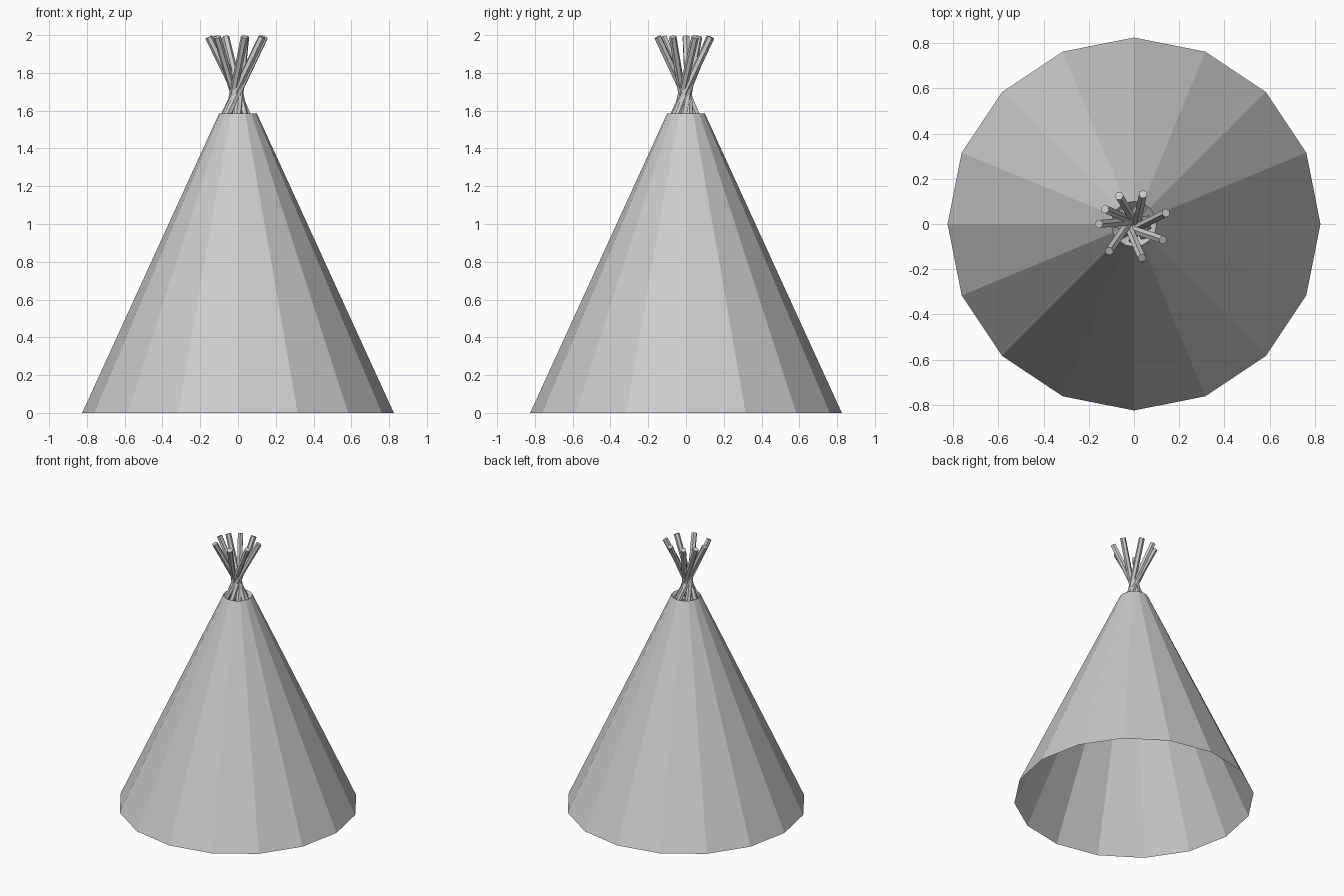
import bpy
import bmesh
import math
from mathutils import Vector

cube = bpy.data.objects.get("Cube")
if cube:
    bpy.data.objects.remove(cube, do_unlink=True)

# One plain grey for the whole tent
grey = bpy.data.materials.new("plain_grey")
grey.use_nodes = True
colour = (0.6, 0.6, 0.6, 1)
grey.diffuse_color = colour
grey.node_tree.nodes["Principled BSDF"].inputs["Base Color"].default_value = colour


def add_object(name, bm):
    mesh = bpy.data.meshes.new(name)
    bm.to_mesh(mesh)
    bm.free()
    mesh.materials.append(grey)
    obj = bpy.data.objects.new(name, mesh)
    bpy.context.collection.objects.link(obj)
    return obj


def lathe(name, profile, sides):
    """Open surface of revolution from (radius, height) pairs."""
    bm = bmesh.new()
    rings = []
    for radius, z in profile:
        angles = [2 * math.pi * i / sides for i in range(sides)]
        rings.append([bm.verts.new((radius * math.cos(a), radius * math.sin(a), z))
                      for a in angles])
    for low, high in zip(rings, rings[1:]):
        for i in range(sides):
            j = (i + 1) % sides
            bm.faces.new((low[i], low[j], high[j], high[i]))
    return add_object(name, bm)


def pole(name, start, end, radius, sides=6):
    """Straight rod with flat ends between two points."""
    axis = end - start
    bm = bmesh.new()
    bmesh.ops.create_cone(bm, cap_ends=True, segments=sides, radius1=radius,
                          radius2=radius, depth=axis.length)
    obj = add_object(name, bm)
    obj.location = (start + end) / 2
    obj.rotation_euler = axis.to_track_quat("Z", "Y").to_euler()
    return obj


# Canvas cone, open below, with a short lip tucked in at the smoke hole
lathe("tent_canvas", [(0.825, 0), (0.1, 1.585), (0.05, 1.53)], 16)

# Poles crossing above the smoke hole, each passing slightly beside the axis
TIPS = [(-0.155, 0), (-0.128, 0.066), (-0.066, 0.124), (0.04, 0.132),
        (0.141, 0.049), (0.128, -0.07), (0.035, -0.15), (-0.11, -0.12)]
for number, (x, y) in enumerate(TIPS, 1):
    tip = Vector((x, y, 1.99))
    outward = Vector((x, y, 0)).normalized()
    sideways = Vector((outward.y, -outward.x, 0))
    crossing = Vector((-0.008, -0.005, 1.69)) + sideways * 0.018
    foot = tip + (crossing - tip) * 1.45
    pole(f"pole_{number}", foot, tip, 0.02)
